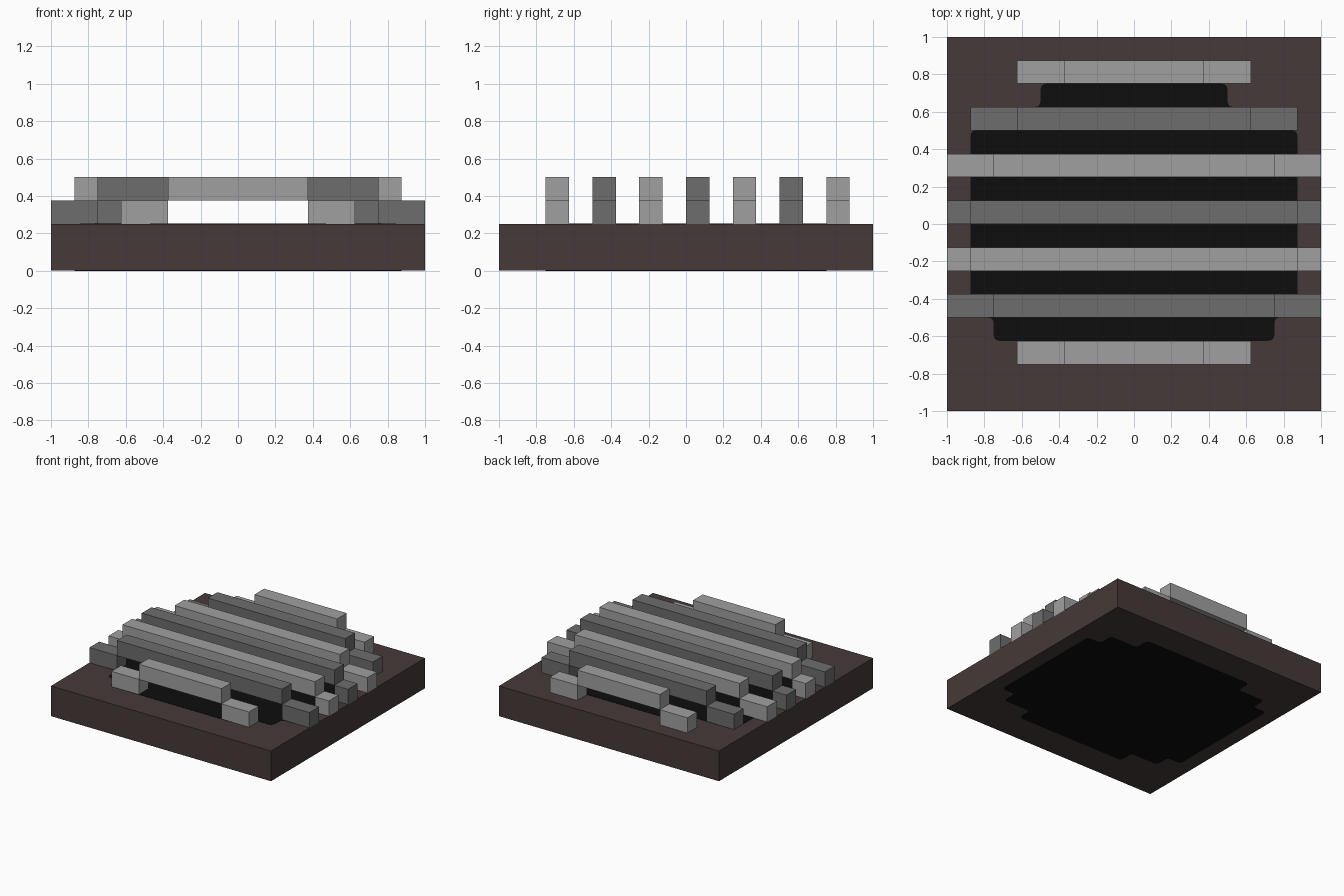
import bpy, bmesh
from mathutils import Matrix, Vector

cube = bpy.data.objects.get("Cube")
if cube:
    bpy.data.objects.remove(cube, do_unlink=True)


def material(name, rgb):
    m = bpy.data.materials.new(name)
    m.use_nodes = True
    color = (*rgb, 1.0)
    m.diffuse_color = color
    m.node_tree.nodes["Principled BSDF"].inputs["Base Color"].default_value = color
    return m


BROWN = material("dark brown", (0.060, 0.042, 0.040))
BLACK = material("black", (0.004, 0.004, 0.004))
LIGHT = material("light grey", (0.352, 0.352, 0.352))
DARK = material("dark grey", (0.153, 0.153, 0.153))


def finish(bm, name, mat):
    bmesh.ops.recalc_face_normals(bm, faces=bm.faces)
    mesh = bpy.data.meshes.new(name)
    bm.to_mesh(mesh)
    bm.free()
    mesh.materials.append(mat)
    obj = bpy.data.objects.new(name, mesh)
    bpy.context.collection.objects.link(obj)
    return obj


def box(name, lo, hi, mat):
    lo, hi = Vector(lo), Vector(hi)
    bm = bmesh.new()
    bmesh.ops.create_cube(bm, size=1, matrix=Matrix.Translation((lo + hi) / 2)
                          @ Matrix.Diagonal((*(hi - lo), 1)))
    return finish(bm, name, mat)


# Square base slab
box("base_slab", (-1, -1, 0.002), (1, 1, 0.25), BROWN)

# Black stepped pit inlay, showing on the top and underside of the slab
quarter = [(0.875, 0.5), (0.75, 0.5), (0.75, 0.625), (0.5, 0.625), (0.5, 0.75)]
outline = (quarter + [(-x, y) for x, y in reversed(quarter)]
           + [(-x, -y) for x, y in quarter] + [(x, -y) for x, y in reversed(quarter)])
bm = bmesh.new()
face = bm.faces.new([bm.verts.new((x, y, 0)) for x, y in outline])
top = bmesh.ops.extrude_face_region(bm, geom=[face])["geom"]
bmesh.ops.translate(bm, vec=(0, 0, 0.252),
                    verts=[v for v in top if isinstance(v, bmesh.types.BMVert)])
upright = [e for e in bm.edges if abs(e.verts[0].co.z - e.verts[1].co.z) > 0.1]
bmesh.ops.bevel(bm, geom=upright, offset=0.03, segments=3, profile=0.5, affect='EDGES')
finish(bm, "pit_inlay", BLACK)

# Raised bars: front edge y, half length of span, outer end of feet, colour
bars = [
    (-0.75, 0.375, 0.625, LIGHT),
    (-0.50, 0.75, 1.0, DARK),
    (-0.25, 0.875, 1.0, LIGHT),
    (0.00, 0.875, 1.0, DARK),
    (0.25, 0.75, 1.0, LIGHT),
    (0.50, 0.625, 0.875, DARK),
    (0.75, 0.375, 0.625, LIGHT),
]
for i, (y, span, end, mat) in enumerate(bars, 1):
    box(f"bar_span_{i}", (-span, y, 0.375), (span, y + 0.125, 0.5), mat)
    box(f"bar_foot_left_{i}", (span, y, 0.25), (end, y + 0.125, 0.375), mat)
    box(f"bar_foot_right_{i}", (-end, y, 0.25), (-span, y + 0.125, 0.375), mat)
